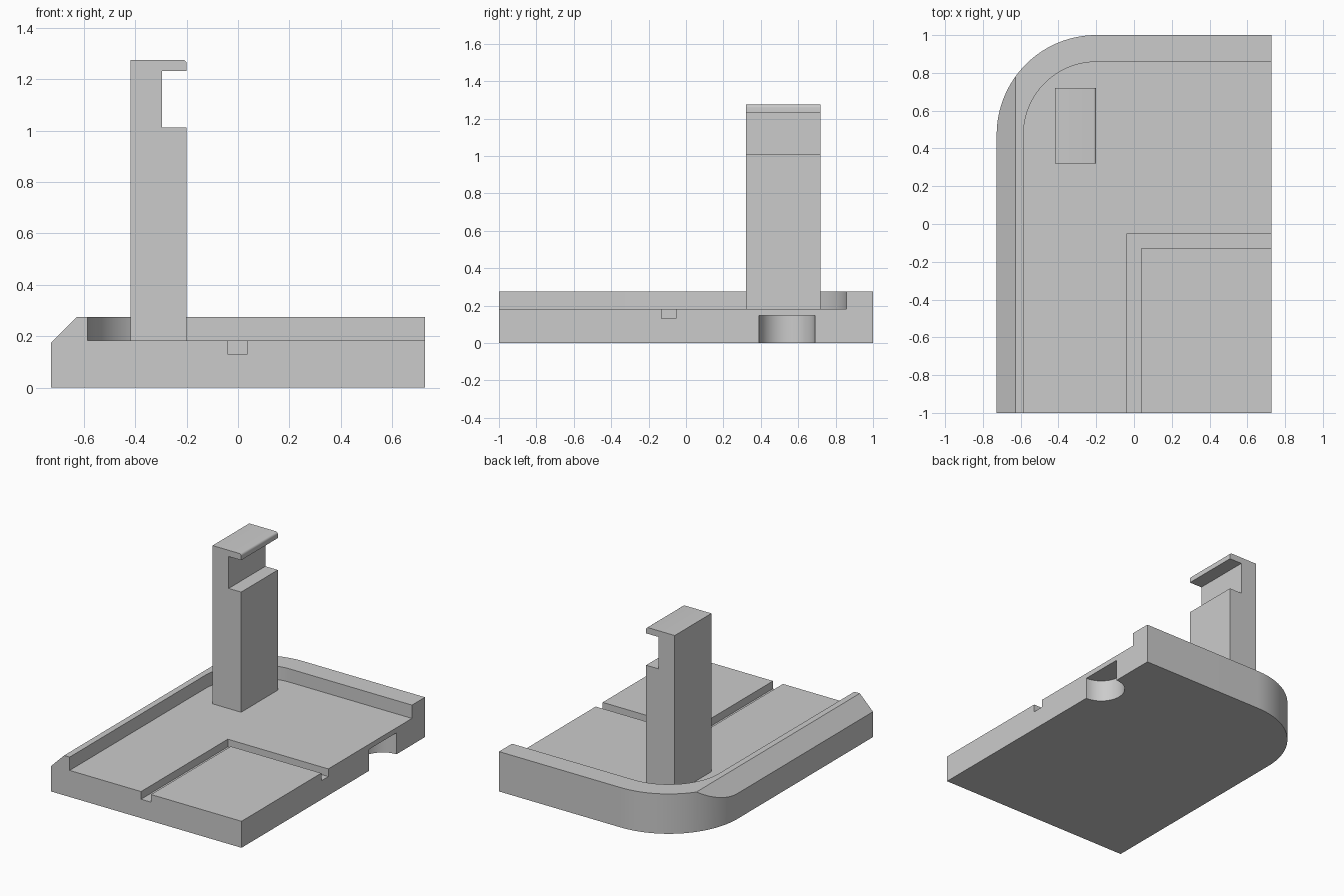
import bpy, bmesh, math
from mathutils import Vector

if "Cube" in bpy.data.objects:
    bpy.data.objects.remove(bpy.data.objects["Cube"], do_unlink=True)

# Single plain grey material
grey = bpy.data.materials.new("light grey")
grey.use_nodes = True
colour = (0.6, 0.6, 0.6, 1)
grey.diffuse_color = colour
grey.node_tree.nodes["Principled BSDF"].inputs["Base Color"].default_value = colour

HALF_X = 0.727
CORNER = (-0.2, 0.47)


def prism(name, points, low, high, axis="z"):
    """Extrude a closed outline along z (xy outline) or along y (xz outline)."""
    place = (lambda a, b, h: (a, b, h)) if axis == "z" else (lambda a, b, h: (a, h, b))
    bm = bmesh.new()
    face = bm.faces.new([bm.verts.new(place(a, b, low)) for a, b in points])
    new = bmesh.ops.extrude_face_region(bm, geom=[face])["geom"]
    shift = Vector(place(0, 0, high - low))
    bmesh.ops.translate(bm, vec=shift, verts=[v for v in new if isinstance(v, bmesh.types.BMVert)])
    bmesh.ops.recalc_face_normals(bm, faces=bm.faces)
    mesh = bpy.data.meshes.new(name)
    bm.to_mesh(mesh)
    bm.free()
    mesh.materials.append(grey)
    obj = bpy.data.objects.new(name, mesh)
    bpy.context.collection.objects.link(obj)
    return obj


def arc(centre, radius, start, end, steps):
    angles = [math.radians(start + (end - start) * i / steps) for i in range(steps + 1)]
    return [(centre[0] + radius * math.cos(a), centre[1] + radius * math.sin(a)) for a in angles]


def rounded_outline(left, front, right, back):
    """Rectangle with its left back corner rounded."""
    radius = CORNER[0] - left
    return [(left, front), (right, front), (right, back)] + arc(
        (CORNER[0], back - radius), radius, 90, 180, 32)


def cut(obj, cutter):
    cutter.hide_render = True
    mod = obj.modifiers.new("cut", "BOOLEAN")
    mod.operation = "DIFFERENCE"
    mod.solver = "EXACT"
    mod.object = cutter
    bpy.context.view_layer.objects.active = obj
    bpy.ops.object.modifier_apply(modifier=mod.name)
    bpy.data.objects.remove(cutter, do_unlink=True)


# Base slab with one large rounded corner
base = prism("base_tray", rounded_outline(-HALF_X, -1, HALF_X, 1), 0, 0.275)

# Sunken floor, open at the front and on one side
cut(base, prism("floor_cutter", rounded_outline(-0.585, -1.1, 0.9, 0.858), 0.183, 0.4))

# Sloped bevel along the long outer edge
cut(base, prism("bevel_cutter", [(-0.827, 0.075), (-0.527, 0.375), (-0.827, 0.375)], -1.1, 1.1, "y"))

# L-shaped groove in the floor
groove = [(-0.04, -1.1), (0.036, -1.1), (0.036, -0.13), (0.9, -0.13), (0.9, -0.054), (-0.04, -0.054)]
cut(base, prism("groove_cutter", groove, 0.13, 0.3))

# Half-round recess in the underside of the open edge
cut(base, prism("recess_cutter", arc((HALF_X, 0.54), 0.15, 0, 352.5, 47), -0.1, 0.148))

# Upright post with a hooked top
lip = arc((-0.215, 1.26), 0.015, 0, 90, 4)
profile = [(-0.418, 0.183), (-0.2, 0.183), (-0.2, 1.012), (-0.295, 1.012),
           (-0.295, 1.232), (-0.2, 1.232)] + lip + [(-0.418, 1.275)]
post = prism("hooked_post", profile, 0.32, 0.72, "y")

# Smooth curves, sharp edges
for obj in (base, post):
    bpy.ops.object.select_all(action="DESELECT")
    obj.select_set(True)
    bpy.context.view_layer.objects.active = obj
    bpy.ops.object.shade_smooth_by_angle(angle=math.radians(30))
